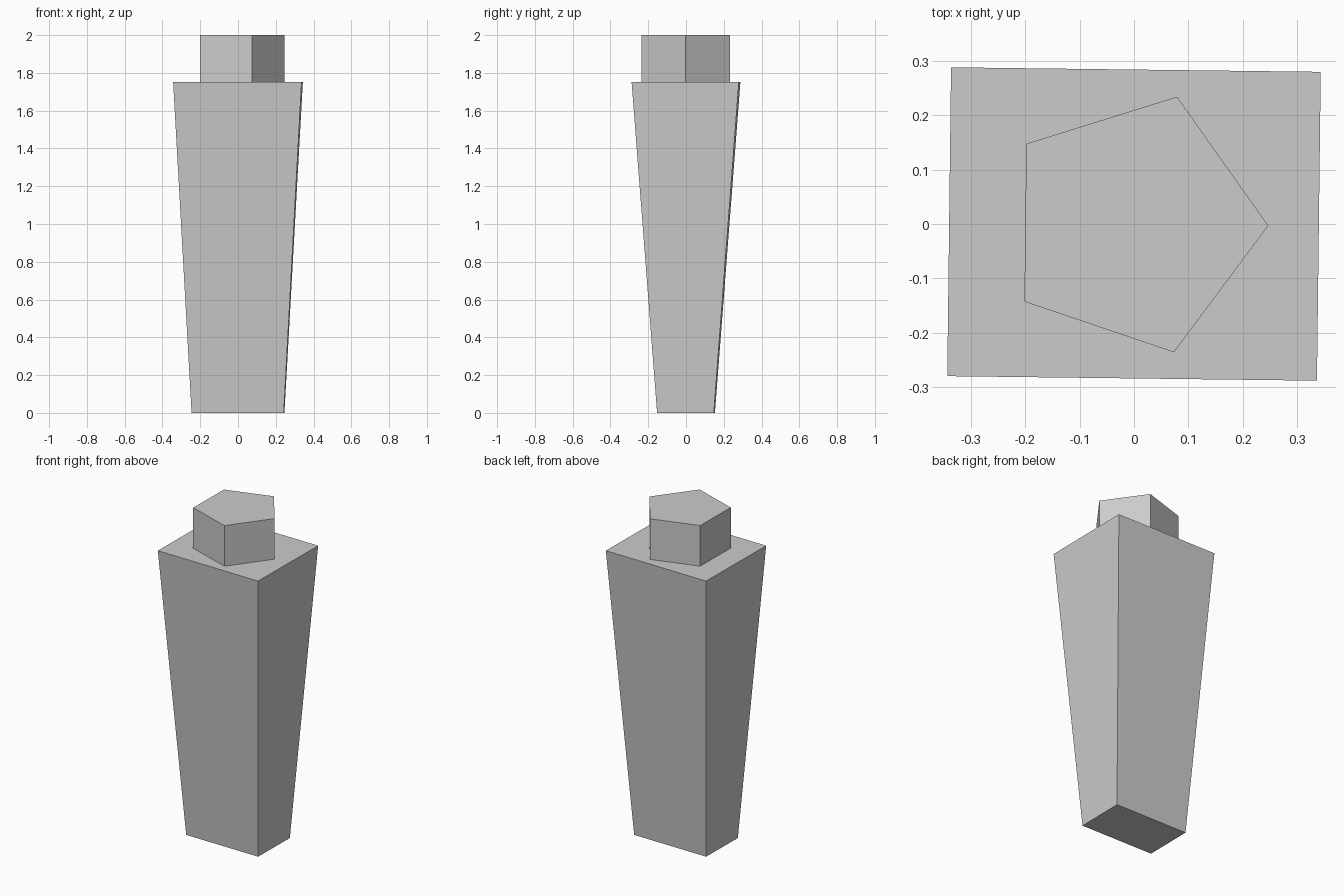
import bpy, bmesh, math
from mathutils import Matrix

if "Cube" in bpy.data.objects:
    bpy.data.objects.remove(bpy.data.objects["Cube"])

TURN = Matrix.Rotation(math.radians(-0.7), 4, 'Z')  # whole model is slightly turned
SHOULDER = 1.753


def prism(name, bottom, top, z0, z1):
    """Closed prism between two matching outlines."""
    bm = bmesh.new()
    lo = [bm.verts.new((x, y, z0)) for x, y in bottom]
    hi = [bm.verts.new((x, y, z1)) for x, y in top]
    bm.faces.new(lo[::-1])
    bm.faces.new(hi)
    n = len(lo)
    for i in range(n):
        j = (i + 1) % n
        bm.faces.new((lo[i], lo[j], hi[j], hi[i]))
    bm.transform(TURN)
    bmesh.ops.recalc_face_normals(bm, faces=bm.faces)
    mesh = bpy.data.meshes.new(name)
    bm.to_mesh(mesh)
    bm.free()
    obj = bpy.data.objects.new(name, mesh)
    bpy.context.collection.objects.link(obj)
    return obj


def rect(hx, hy):
    return [(-hx, -hy), (hx, -hy), (hx, hy), (-hx, hy)]


# Tapered body, wider at the top
prism("tapered_body", rect(0.244, 0.15), rect(0.34, 0.284), 0.0, SHOULDER)

# Five-sided cap on top
pentagon = [(0.247 * math.cos(math.tau * i / 5), 0.247 * math.sin(math.tau * i / 5))
            for i in range(5)]
prism("pentagon_cap", pentagon, pentagon, SHOULDER, 2.0)
